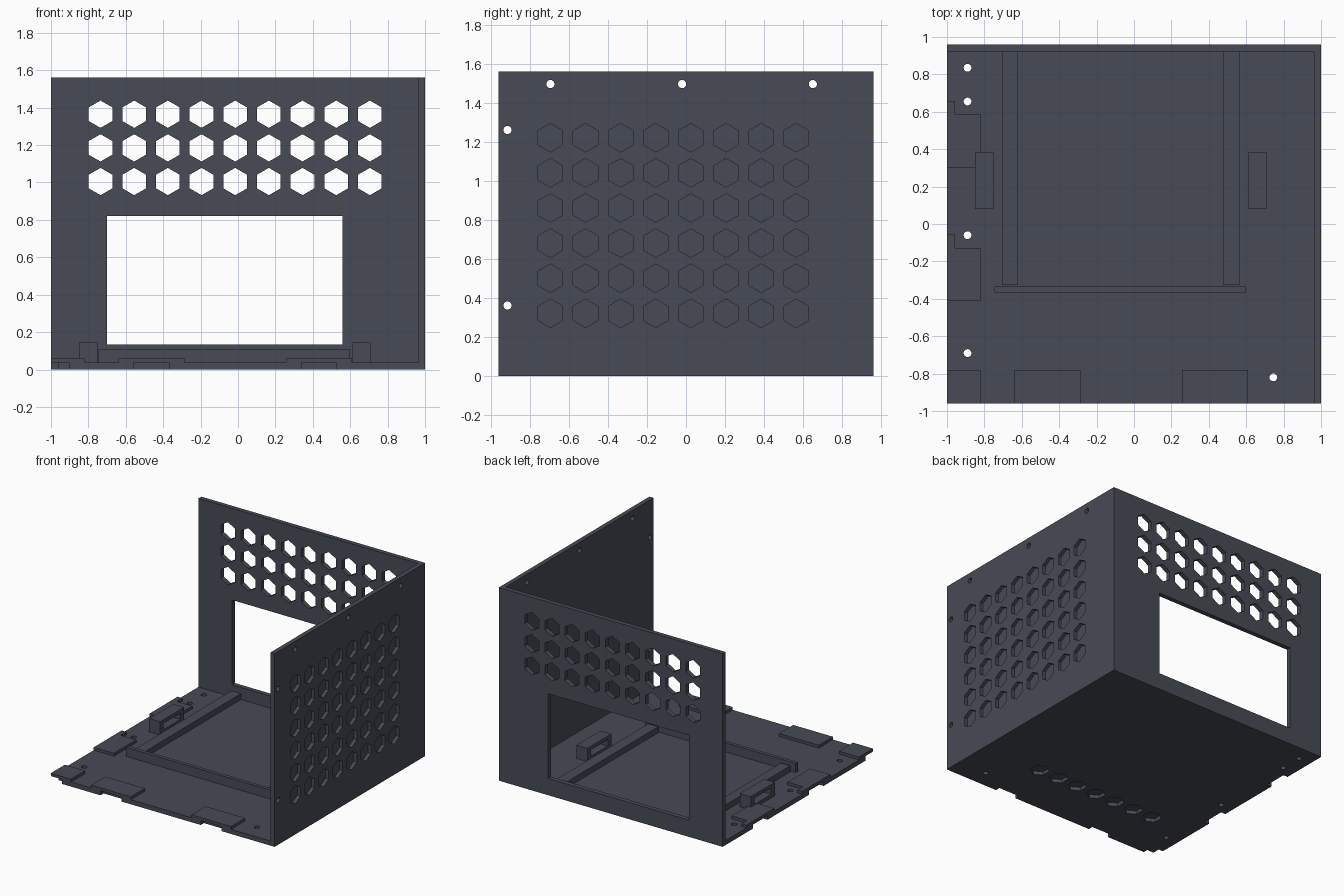
import bpy
import bmesh
import math

if "Cube" in bpy.data.objects:
    bpy.data.objects.remove(bpy.data.objects["Cube"], do_unlink=True)

COLOUR = (0.063, 0.070, 0.093, 1.0)
slate = bpy.data.materials.new("slate_grey")
slate.use_nodes = True
slate.diffuse_color = COLOUR
slate.node_tree.nodes["Principled BSDF"].inputs["Base Color"].default_value = COLOUR

T = 0.037          # sheet thickness
W, D, H = 1.0, 0.96, 1.56
PITCH = 0.18       # hexagon spacing
HEX, SCREW = 0.073, 0.021


def rect(u0, u1, v0, v1):
    return [(u0, v0), (u1, v0), (u1, v1), (u0, v1)]


def ngon(u, v, r, n):
    # first point faces along v
    return [(u + r * math.sin(2 * math.pi * i / n), v + r * math.cos(2 * math.pi * i / n))
            for i in range(n)]


def add_prism(bm, outline, w0, w1, axis):
    place = {"x": lambda u, v, w: (w, u, v),
             "y": lambda u, v, w: (u, w, v),
             "z": lambda u, v, w: (u, v, w)}[axis]
    low = [bm.verts.new(place(u, v, w0)) for u, v in outline]
    high = [bm.verts.new(place(u, v, w1)) for u, v in outline]
    bm.faces.new(low)
    bm.faces.new(high)
    n = len(low)
    for i in range(n):
        j = (i + 1) % n
        bm.faces.new((low[i], low[j], high[j], high[i]))


def make(name, prisms):
    bm = bmesh.new()
    for p in prisms:
        add_prism(bm, *p)
    bmesh.ops.recalc_face_normals(bm, faces=bm.faces)
    mesh = bpy.data.meshes.new(name)
    bm.to_mesh(mesh)
    bm.free()
    mesh.materials.append(slate)
    obj = bpy.data.objects.new(name, mesh)
    bpy.context.scene.collection.objects.link(obj)
    return obj


def cut(obj, prisms):
    cutter = make(obj.name + "_cutter", prisms)
    cutter.hide_render = True
    mod = obj.modifiers.new("openings", "BOOLEAN")
    mod.operation, mod.solver, mod.object = "DIFFERENCE", "EXACT", cutter
    bpy.context.view_layer.objects.active = obj
    bpy.ops.object.modifier_apply(modifier=mod.name)
    bpy.data.objects.remove(cutter, do_unlink=True)


# Back wall: window and three rows of vents
back = make("back_wall", [(rect(-W, W - T, T, H), D - T, D, "y")])
openings = [(rect(-0.70, 0.56, 0.135, 0.82), D - 0.1, D + 0.1, "y")]
for row in range(3):
    for col in range(9):
        openings.append((ngon(-0.735 + col * PITCH, 1.005 + row * PITCH, HEX, 6),
                         D - 0.1, D + 0.1, "y"))
cut(back, openings)

# Side wall: blind hexagon recesses and screw holes
side = make("side_wall", [(rect(-D, D, 0, H), W - T, W, "x")])
openings = []
for row in range(6):
    for col in range(8):
        openings.append((ngon(-0.695 + col * PITCH, 0.32 + row * PITCH, HEX, 6),
                         W - 0.028, W + 0.1, "x"))
for y, z in [(-0.695, 1.495), (-0.02, 1.495), (0.65, 1.495), (-0.915, 1.26), (-0.915, 0.36)]:
    openings.append((ngon(y, z, SCREW, 20), W - 0.1, W + 0.1, "x"))
cut(side, openings)

# Floor: screw holes, edge notches and a row of recesses underneath
floor = make("floor", [(rect(-W, W - T, -D, D), 0, T, "z")])
openings = [(ngon(x, y, SCREW, 20), -0.1, 0.1, "z")
            for x, y in [(-0.89, 0.835), (-0.89, 0.655), (-0.89, -0.06),
                         (-0.89, -0.69), (0.745, -0.82)]]
for i in range(7):
    openings.append((ngon(-0.615 + i * PITCH, -0.53, HEX, 6), -0.1, 0.028, "z"))
front_tabs = [-0.463, 0.433]
side_tabs = [-0.235, 0.48]
for x in front_tabs:
    openings.append((rect(x - 0.093, x + 0.093, -D - 0.1, -D + 0.04), -0.1, 0.1, "z"))
for y in side_tabs:
    openings.append((rect(-W - 0.1, -W + 0.04, y - 0.093, y + 0.093), -0.1, 0.1, "z"))
openings.append(([(-1.1, -1.1), (-0.9, -1.1), (-0.9, -0.92), (-0.96, -0.92),
                  (-0.96, -0.86), (-1.1, -0.86)], -0.1, 0.1, "z"))
cut(floor, openings)

# Raised plates bridging the notches; side ones step back around a screw
TAB = 0.06
make("corner_tab", [(rect(-W, -0.82, -D, -0.78), T, TAB, "z")])
for i, x in enumerate(front_tabs):
    make(f"front_tab_{i + 1}", [(rect(x - 0.177, x + 0.177, -D, -0.78), T, TAB, "z")])
for i, y in enumerate(side_tabs):
    a, b, c = y - 0.178, y + 0.108, y + 0.178
    make(f"side_tab_{i + 1}", [([(-W, a), (-0.82, a), (-0.82, b), (-0.957, b),
                                 (-0.957, c), (-W, c)], T, TAB, "z")])

# Tray rails and front stop bar
make("right_rail", [(rect(-0.705, -0.62, -0.325, D - T), T, 0.085, "z")])
make("left_rail", [(rect(0.475, 0.565, -0.325, D - T), T, 0.085, "z")])
make("front_bar", [(rect(-0.745, 0.60, -0.365, -0.335), T, 0.11, "z")])

# Strap loops either side of the tray
for name, x in [("right_strap_loop", -0.80), ("left_strap_loop", 0.66)]:
    loop = make(name, [(rect(x - 0.049, x + 0.049, 0.08, 0.385), T, 0.145, "z")])
    cut(loop, [(rect(0.125, 0.34, 0.065, 0.115), x - 0.1, x + 0.1, "x")])
